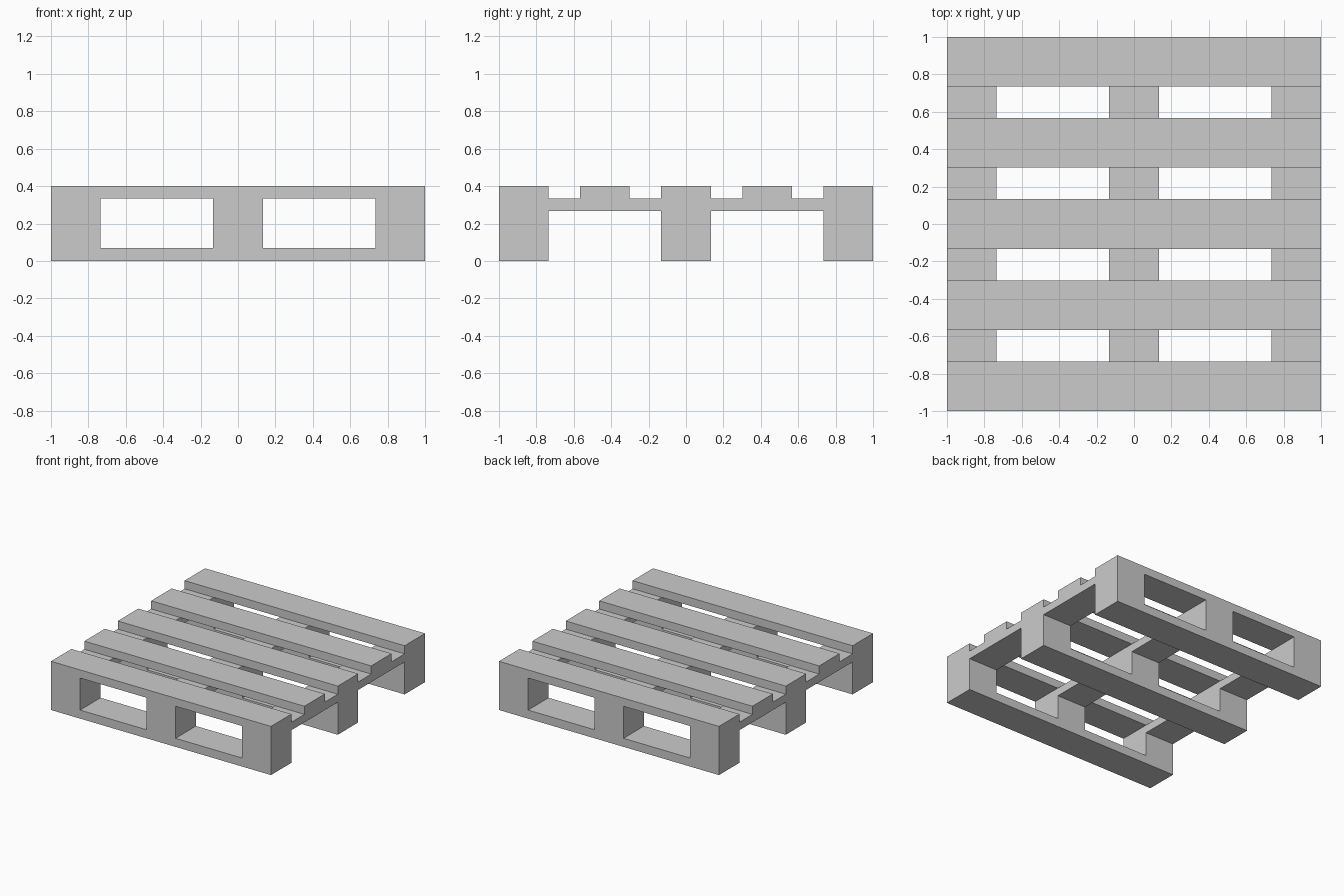
import bpy, bmesh
from mathutils import Matrix, Vector

if "Cube" in bpy.data.objects:
    bpy.data.objects.remove(bpy.data.objects["Cube"])

HALF = 0.1325                      # half width of every board and block
ROWS = (-1 + HALF, 0, 1 - HALF)    # block / runner / stringer centres
MID = ROWS[2] / 2


def box(name, x0, x1, y0, y1, z0, z1):
    bm = bmesh.new()
    size = Vector((x1 - x0, y1 - y0, z1 - z0))
    centre = Vector((x0 + x1, y0 + y1, z0 + z1)) / 2
    bmesh.ops.create_cube(bm, size=1, matrix=Matrix.Translation(centre) @ Matrix.Diagonal(size).to_4x4())
    mesh = bpy.data.meshes.new(name)
    bm.to_mesh(mesh)
    bm.free()
    ob = bpy.data.objects.new(name, mesh)
    bpy.context.collection.objects.link(ob)
    return ob


parts = []
# Stringers running front to back under the deck
for x in ROWS:
    parts.append(box("stringer", x - HALF, x + HALF, -1, 1, 0.267, 0.333))
# Five deck boards across the top
for y in (ROWS[0], -MID, 0, MID, ROWS[2]):
    parts.append(box("deck_board", -1, 1, y - HALF, y + HALF, 0.333, 0.4))
# Nine blocks, with three bottom runners below them
for y in ROWS:
    for x in ROWS:
        parts.append(box("block", x - HALF, x + HALF, y - HALF, y + HALF, 0.07, 0.267))
    parts.append(box("bottom_runner", -1, 1, y - HALF, y + HALF, 0, 0.07))

# Fuse all parts into one solid so flush faces have no seams
pallet = parts[0]
pallet.name = "pallet"
bpy.context.view_layer.objects.active = pallet
for part in parts[1:]:
    mod = pallet.modifiers.new("fuse", "BOOLEAN")
    mod.operation = "UNION"
    mod.solver = "EXACT"
    mod.object = part
    bpy.ops.object.modifier_apply(modifier=mod.name)
    bpy.data.objects.remove(part)

# Merge coplanar faces
bm = bmesh.new()
bm.from_mesh(pallet.data)
bmesh.ops.remove_doubles(bm, verts=bm.verts, dist=1e-4)
bmesh.ops.dissolve_limit(bm, angle_limit=0.01, verts=bm.verts, edges=bm.edges)
bm.to_mesh(pallet.data)
bm.free()
